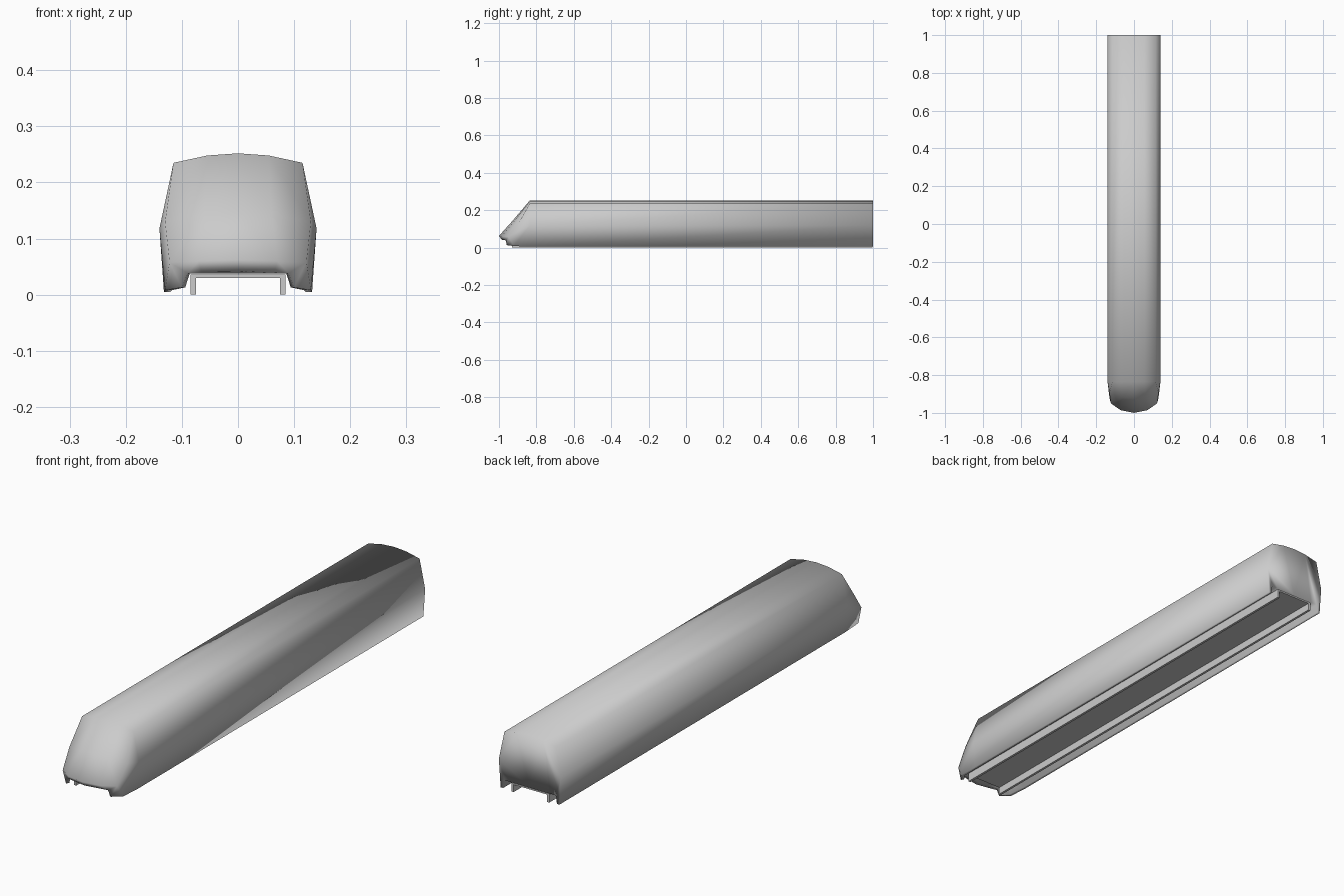
import bpy, bmesh

if "Cube" in bpy.data.objects:
    bpy.data.objects.remove(bpy.data.objects["Cube"])

# Half cross-section of the hull: roof centre -> side -> skirt -> floor centre
PROFILE = [(0, .252), (.055, .248), (.115, .235), (.14, .118), (.132, .005),
           (.121, .005), (.115, .038), (.087, .038), (0, .038)]
FRONT_Y, BACK_Y = -.835, 1

# Nose points, each row running from the centre line outwards
SCREEN = [(0, -.925, .146), (.06, -.917, .143), (.13, -.895, .13)]
TIP = [(0, -1, .062), (.07, -.986, .06), (.122, -.95, .058)]
CHIN = [(0, -.985, .042), (.065, -.972, .041), (.09, -.962, .038)]
FLOOR_END = (0, -.962, .038)
SKIRT_OUT = [(.13, -.92, .008), (.1, -.96, .013)]
SKIRT_IN = [(.118, -.915, .008), (.094, -.948, .013)]
FLOOR_IN = [(.112, -.91, .038), (.086, -.948, .038)]


def make_object(name, bm, smooth):
    bmesh.ops.recalc_face_normals(bm, faces=bm.faces)
    for f in bm.faces:
        f.smooth = smooth
    mesh = bpy.data.meshes.new(name)
    bm.to_mesh(mesh)
    bm.free()
    ob = bpy.data.objects.new(name, mesh)
    bpy.context.collection.objects.link(ob)
    return ob


def mirror(ob):
    m = ob.modifiers.new("mirror", 'MIRROR')
    m.use_clip = True
    m.merge_threshold = .0005


# Carriage hull: extruded section, closed back and shaped nose
bm = bmesh.new()


def verts(points):
    return [bm.verts.new(p) for p in points]


def strip(a, b):
    for i in range(len(a) - 1):
        bm.faces.new((a[i], a[i + 1], b[i + 1], b[i]))


back = verts((x, BACK_Y, z) for x, z in PROFILE)
ring = verts((x, FRONT_Y, z) for x, z in PROFILE)
strip(back, ring)
bm.faces.new(back)

screen, tip, chin = verts(SCREEN), verts(TIP), verts(CHIN)
so, si, fi = verts(SKIRT_OUT), verts(SKIRT_IN), verts(FLOOR_IN)
end = bm.verts.new(FLOOR_END)

# Windscreen, bumper and chin
strip(ring[:3], screen)
strip(screen, tip)
strip(tip, chin)

# Cab sides
bm.faces.new((ring[2], ring[3], screen[2]))
bm.faces.new((ring[3], tip[2], screen[2]))
bm.faces.new((ring[3], ring[4], so[0], tip[2]))
bm.faces.new((tip[2], so[0], so[1], chin[2]))

# Skirt underside, inner wall and floor of the nose
strip([ring[4]] + so, [ring[5]] + si)
strip([ring[5]] + si, [ring[6]] + fi)
bm.faces.new((so[1], si[1], fi[1], chin[2]))
bm.faces.new((ring[6], ring[7], fi[1], fi[0]))
bm.faces.new((ring[7], ring[8], end, fi[1]))
bm.faces.new((fi[1], end, chin[0], chin[1], chin[2]))
mirror(make_object("carriage_body", bm, True))

# Underframe: inverted U channel with a rail along each side
bm = bmesh.new()
section = [(0, .036), (.085, .036), (.085, 0), (.075, 0), (.075, .03), (0, .03)]
a = verts((x, -.93, z) for x, z in section)
b = verts((x, .998, z) for x, z in section)
strip(a, b)
bm.faces.new(a)
bm.faces.new(b)
mirror(make_object("underframe", bm, False))
